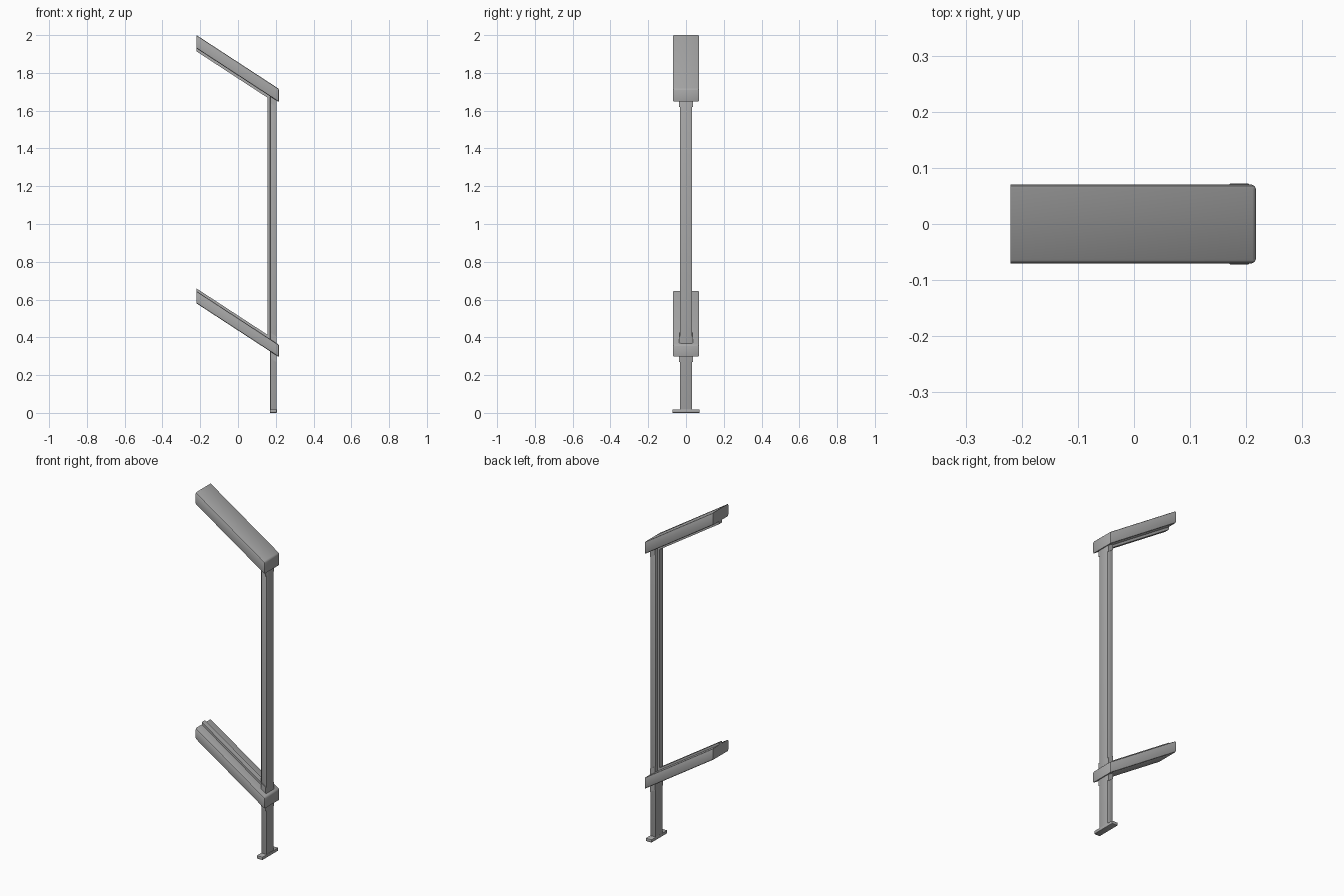
import bpy, bmesh, math

cube = bpy.data.objects.get("Cube")
if cube:
    bpy.data.objects.remove(cube, do_unlink=True)

# One grey metal
metal = bpy.data.materials.new("grey_metal")
metal.diffuse_color = (0.4, 0.4, 0.4, 1)
metal.use_nodes = True
metal.node_tree.nodes["Principled BSDF"].inputs["Base Color"].default_value = (0.4, 0.4, 0.4, 1)

X_OPEN, X_END = -0.22, 0.217      # open and capped ends of the rails
SLOPE = -0.652                    # rise per unit x


def along(z_left, x):
    """Height at x of a sloped line that starts at z_left on the open end."""
    return z_left + SLOPE * (x - X_OPEN)


def extrude_profile(name, profile, y0, y1, bevel=0.0, square_open_end=False):
    """Extrude an xz outline along y and round its edges."""
    bm = bmesh.new()
    face = bm.faces.new([bm.verts.new((x, y0, z)) for x, z in profile])
    res = bmesh.ops.extrude_face_region(bm, geom=[face])
    moved = [g for g in res["geom"] if isinstance(g, bmesh.types.BMVert)]
    bmesh.ops.translate(bm, verts=moved, vec=(0, y1 - y0, 0))
    bmesh.ops.recalc_face_normals(bm, faces=bm.faces)
    if bevel:
        edges = [e for e in bm.edges if not (
            square_open_end and all(v.co.x < X_OPEN + 0.001 for v in e.verts))]
        bmesh.ops.bevel(bm, geom=edges, offset=bevel, segments=2, profile=0.5, affect='EDGES')
    mesh = bpy.data.meshes.new(name)
    bm.to_mesh(mesh)
    bm.free()
    mesh.materials.append(metal)
    obj = bpy.data.objects.new(name, mesh)
    bpy.context.collection.objects.link(obj)
    bpy.ops.object.select_all(action='DESELECT')
    obj.select_set(True)
    bpy.context.view_layer.objects.active = obj
    bpy.ops.object.shade_smooth_by_angle(angle=math.radians(30))
    return obj


def sloped(name, low, high, x0, x1, half_y, bevel=0.0, square=False):
    """Bar between two parallel sloped lines, with upright ends."""
    outline = [(x0, along(low, x0)), (x1, along(low, x1)),
               (x1, along(high, x1)), (x0, along(high, x0))]
    return extrude_profile(name, outline, -half_y, half_y, bevel, square)


# Sloped rails
sloped("top_rail", 1.93, 2.0, X_OPEN, X_END, 0.07, 0.007, True)
sloped("lower_rail", 0.58, 0.645, X_OPEN, X_END, 0.07, 0.007, True)

# Narrow ridges that frame the opening between rails and post
sloped("top_rail_ridge", 1.914, 1.935, X_OPEN, 0.175, 0.015)
sloped("lower_rail_ridge", 0.64, 0.659, X_OPEN, 0.175, 0.015)
extrude_profile("post_ridge", [(0.157, along(0.64, 0.157)), (0.175, along(0.64, 0.175)),
                               (0.175, along(1.935, 0.175)), (0.157, along(1.935, 0.157))],
                -0.015, 0.015)

# Upright post
extrude_profile("post", [(0.17, 0.005), (0.204, 0.005), (0.204, along(1.96, 0.204)),
                         (0.17, along(1.96, 0.17))], -0.033, 0.033, 0.003)

# Thin sloped collars where the post meets the rails
for name, low, high in (("top_collar", 1.895, 1.94),
                        ("lower_collar_above", 0.63, 0.68),
                        ("lower_collar_below", 0.545, 0.59)):
    sloped(name, low, high, 0.172, 0.203, 0.038)

# Foot plate
extrude_profile("foot_plate", [(0.169, 0), (0.206, 0), (0.206, 0.018), (0.169, 0.018)],
                -0.072, 0.072, 0.003)
